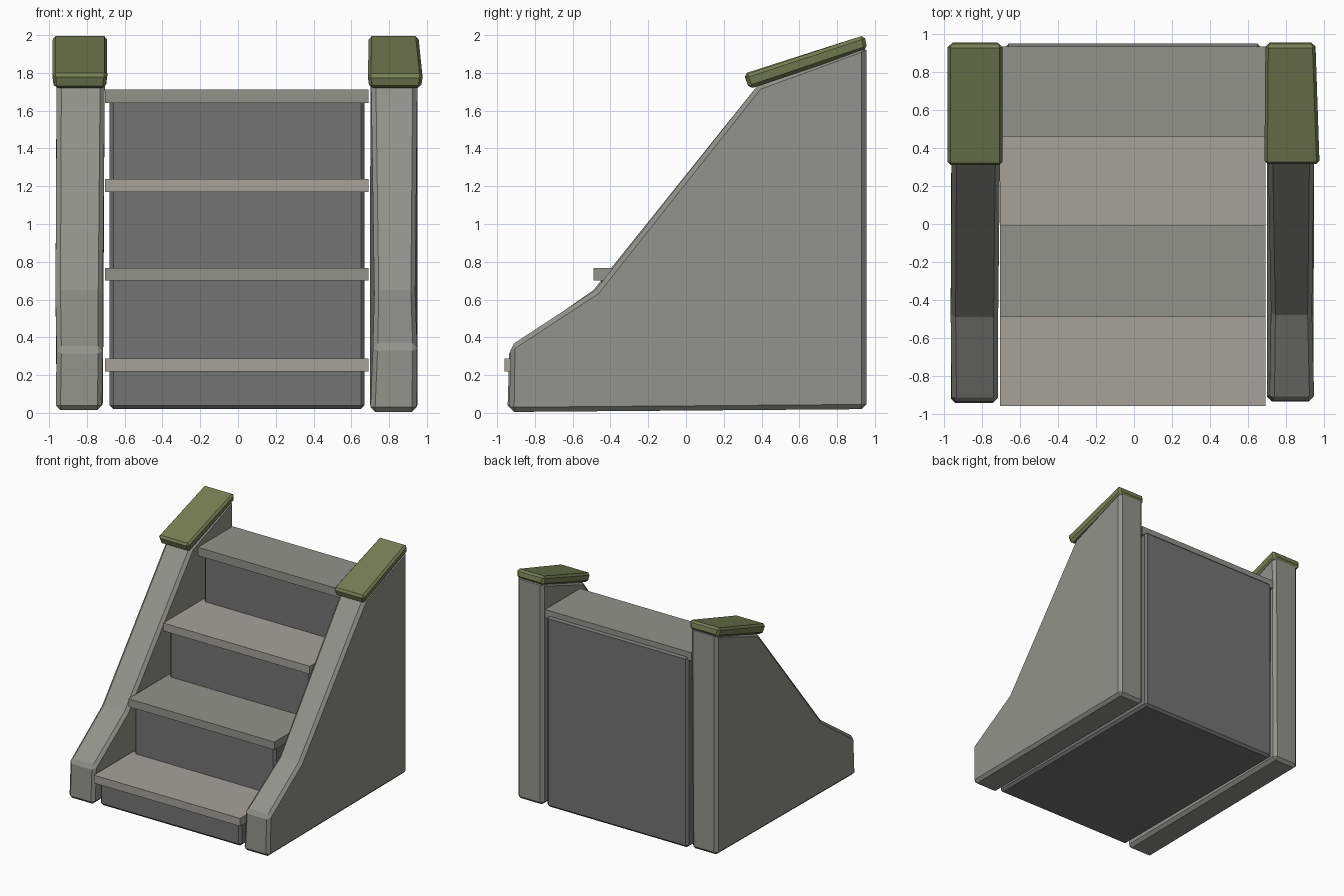
import bpy, bmesh

if "Cube" in bpy.data.objects:
    bpy.data.objects.remove(bpy.data.objects["Cube"])


def material(name, rgb):
    m = bpy.data.materials.new(name)
    m.diffuse_color = (*rgb, 1)
    m.use_nodes = True
    m.node_tree.nodes["Principled BSDF"].inputs["Base Color"].default_value = m.diffuse_color
    return m


STONE = material("stone", (0.29, 0.29, 0.265))
LIGHT = material("light_stone", (0.38, 0.36, 0.33))
DARK = material("dark_stone", (0.17, 0.175, 0.17))
OLIVE = material("olive_stone", (0.18, 0.21, 0.085))


def prism(name, rows, mat, bevel=0.0):
    """Side profile of (y, z, x_min, x_max) rows, closed into a solid."""
    bm = bmesh.new()
    left = [bm.verts.new((a, y, z)) for y, z, a, b in rows]
    right = [bm.verts.new((b, y, z)) for y, z, a, b in rows]
    bm.faces.new(left)
    bm.faces.new(right[::-1])
    n = len(rows)
    for i in range(n):
        j = (i + 1) % n
        bm.faces.new((left[i], right[i], right[j], left[j]))
    bmesh.ops.recalc_face_normals(bm, faces=bm.faces[:])
    me = bpy.data.meshes.new(name)
    bm.to_mesh(me)
    bm.free()
    me.materials.append(mat)
    ob = bpy.data.objects.new(name, me)
    bpy.context.collection.objects.link(ob)
    if bevel:
        mod = ob.modifiers.new("chamfer", 'BEVEL')
        mod.width = bevel
        mod.segments = 1
        mod.limit_method = 'ANGLE'
        mod.angle_limit = 0.6
    return ob


# stepped body behind the treads
fronts = [-0.96, -0.49, -0.01, 0.46]
tops = [0.29, 0.77, 1.24, 1.71]
outline = [(fronts[0] + 0.04, 0.02)]
for i in range(4):
    z = tops[i] - 0.04
    outline.append((fronts[i] + 0.04, z))
    outline.append((fronts[i + 1] + 0.04 if i < 3 else 0.95, z))
outline.append((0.95, 0.02))
prism("step_body", [(y, z, -0.68, 0.67) for y, z in outline], DARK, 0.02)

# treads, alternating in tone
for i, (y0, z1) in enumerate(zip(fronts, tops)):
    y1 = fronts[i + 1] + 0.08 if i < 3 else 0.935
    t = 0.004 if i == 3 else -0.004
    z0 = z1 - 0.07
    a, b = (-0.705, 0.692)
    prism(f"tread_{i + 1}", [(y0, z0, a, b), (y0, z1 + t / 2, a, b),
                             (y1, z1 + t / 2, a, b), (y1, z0, a, b)],
          STONE if i % 2 else LIGHT)

# sloped side walls, slightly uneven
prism("left_wall", [(-0.945, 0.015, -0.965, -0.72), (-0.935, 0.34, -0.96, -0.715),
                    (-0.49, 0.65, -0.965, -0.715), (0.38, 1.735, -0.96, -0.705),
                    (0.95, 1.945, -0.96, -0.705), (0.95, 0.03, -0.96, -0.715)],
      STONE, 0.025)
prism("right_wall", [(-0.935, 0.005, 0.70, 0.945), (-0.93, 0.355, 0.715, 0.95),
                     (-0.48, 0.65, 0.72, 0.94), (0.38, 1.735, 0.705, 0.95),
                     (0.955, 1.945, 0.70, 0.95), (0.955, 0.02, 0.70, 0.95)],
      STONE, 0.025)

# olive cap slabs on the wall tops
prism("left_cap", [(0.335, 1.715, -0.975, -0.70), (0.305, 1.795, -0.985, -0.69),
                   (0.945, 2.0, -0.985, -0.69), (0.96, 1.925, -0.97, -0.705)],
      OLIVE, 0.018)
prism("right_cap", [(0.335, 1.715, 0.695, 0.97), (0.31, 1.79, 0.685, 0.98),
                    (0.945, 2.0, 0.69, 0.958), (0.96, 1.925, 0.70, 0.95)],
      OLIVE, 0.018)
